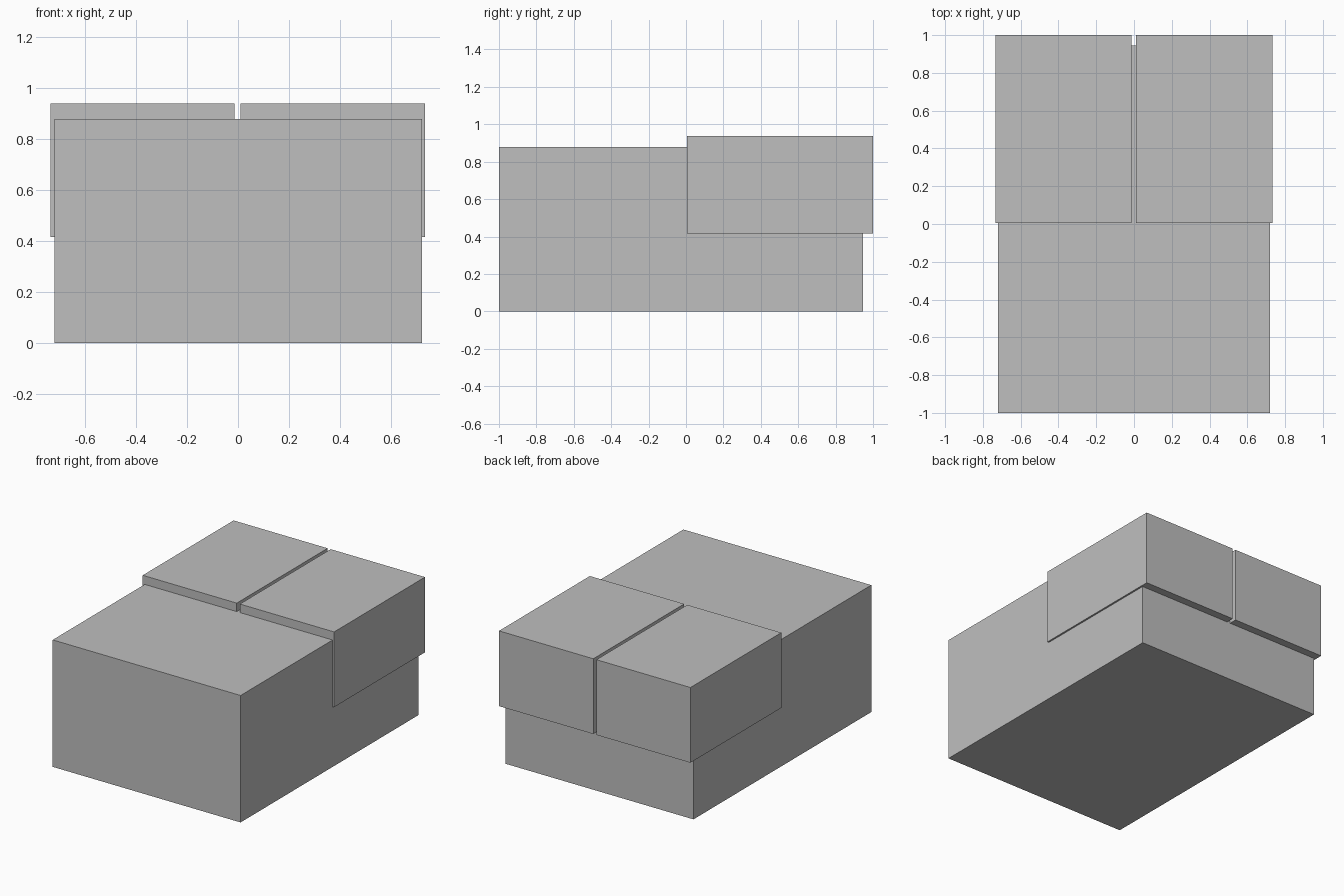
import bpy
from mathutils import Vector

cube = bpy.data.objects.get("Cube")
if cube:
    bpy.data.objects.remove(cube, do_unlink=True)

# Single plain grey
grey = bpy.data.materials.new("plain_grey")
grey.use_nodes = True
color = (0.52, 0.52, 0.52, 1)
grey.diffuse_color = color
grey.node_tree.nodes["Principled BSDF"].inputs["Base Color"].default_value = color


def box(name, low, high):
    """Flat-sided box between two opposite corners."""
    low, high = Vector(low), Vector(high)
    bpy.ops.mesh.primitive_cube_add(size=1)
    obj = bpy.context.object
    obj.name = name
    size, middle = high - low, (low + high) / 2
    for v in obj.data.vertices:
        v.co = Vector(a * b for a, b in zip(v.co, size)) + middle
    obj.data.materials.append(grey)
    return obj


# Main body
box("body", (-0.719, -1, 0), (0.72, 0.945, 0.879))

# Two raised rear blocks, overhanging the sides and back, with a narrow gap
for name, x0, x1 in (("right_rear_block", -0.734, -0.014),
                     ("left_rear_block", 0.01, 0.732)):
    box(name, (x0, 0.006, 0.417), (x1, 1, 0.938))
